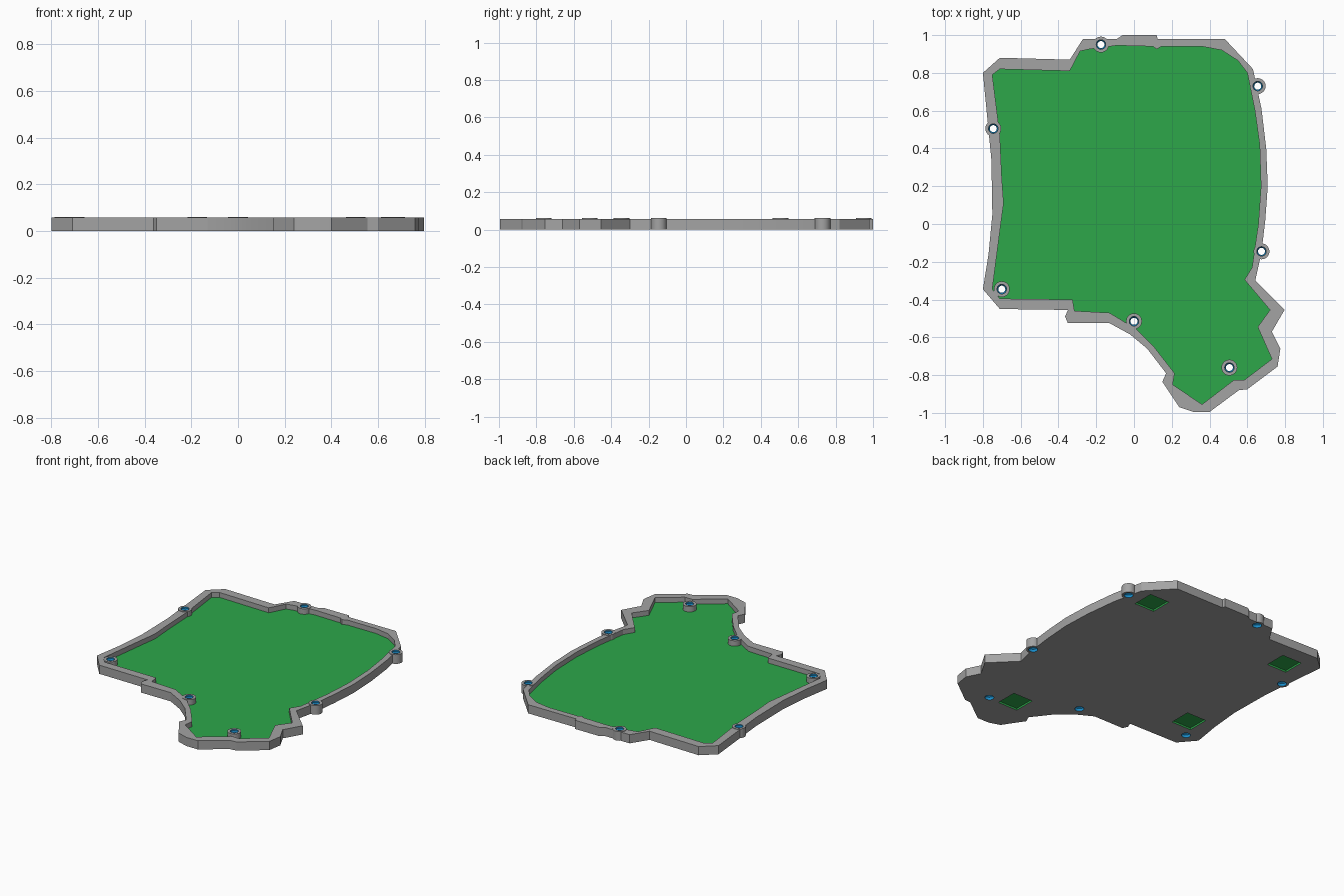
import bpy, bmesh, math

if "Cube" in bpy.data.objects:
    bpy.data.objects.remove(bpy.data.objects["Cube"])

WALL_TOP, POST_TOP, FLOOR = 0.058, 0.061, 0.025


def material(name, rgb):
    m = bpy.data.materials.new(name)
    m.diffuse_color = (*rgb, 1)
    m.use_nodes = True
    m.node_tree.nodes["Principled BSDF"].inputs["Base Color"].default_value = m.diffuse_color
    return m


MATS = [material("grey_shell", (0.37, 0.37, 0.37)),
        material("green_floor", (0.026, 0.39, 0.068)),
        material("blue_hole", (0.01, 0.27, 0.60))]
GREY, GREEN, BLUE = range(3)


def loft(name, rings, side, bottom):
    """Closed solid through stacked rings of 3D points."""
    bm = bmesh.new()
    rows = [[bm.verts.new(p) for p in ring] for ring in rings]
    bm.faces.new(rows[0][::-1]).material_index = bottom
    bm.faces.new(rows[-1]).material_index = side
    n = len(rows[0])
    for a, b in zip(rows, rows[1:]):
        for i in range(n):
            j = (i + 1) % n
            bm.faces.new((a[i], a[j], b[j], b[i])).material_index = side
    bmesh.ops.recalc_face_normals(bm, faces=bm.faces)
    me = bpy.data.meshes.new(name)
    bm.to_mesh(me)
    bm.free()
    for m in MATS:
        me.materials.append(m)
    ob = bpy.data.objects.new(name, me)
    bpy.context.collection.objects.link(ob)
    return ob


def prism(name, outline, z0, z1, side, bottom):
    return loft(name, [[(x, y, z) for x, y in outline] for z in (z0, z1)], side, bottom)


def lathe(name, x, y, profile, mat, n=24):
    ang = [2 * math.pi * i / n for i in range(n)]
    return loft(name, [[(x + r * math.cos(a), y + r * math.sin(a), z) for a in ang]
                       for r, z in profile], mat, mat)


def combine(target, tool, operation):
    """Apply a boolean and discard the tool."""
    mod = target.modifiers.new("bool", 'BOOLEAN')
    mod.operation, mod.solver, mod.object = operation, 'EXACT', tool
    bpy.context.view_layer.objects.active = target
    bpy.ops.object.modifier_apply(modifier=mod.name)
    bpy.data.objects.remove(tool)


# Outer edge of the tray, clockwise from the upper left
OUTER = [(-.80, .80), (-.71, .88), (-.34, .87), (-.27, .98), (-.09, .98), (-.06, 1.0),
         (.12, 1.0), (.125, .98), (.48, .98), (.63, .82), (.675, .61), (.70, .40),
         (.708, .20), (.695, .02), (.675, -.15), (.642, -.30), (.797, -.455),
         (.73, -.57), (.775, -.66), (.76, -.755), (.60, -.875), (.555, -.88),
         (.40, -.995), (.315, -.995), (.24, -.97), (.15, -.835), (.17, -.79),
         (.07, -.66), (-.02, -.585), (-.13, -.525), (-.35, -.525), (-.365, -.49),
         (-.35, -.455), (-.71, -.45), (-.80, -.345), (-.77, -.16), (-.75, .05),
         (-.755, .34)]
# Inner edge of the rim
INNER = [(-.75, .79), (-.71, .82), (-.34, .81), (-.285, .915), (-.24, .925), (-.09, .945),
         (.10, .94), (.12, .925), (.145, .94), (.36, .94), (.465, .92), (.55, .865),
         (.60, .80), (.64, .60), (.665, .42), (.672, .20), (.658, .0), (.625, -.23),
         (.585, -.295), (.72, -.455), (.655, -.545), (.73, -.715), (.585, -.825),
         (.53, -.825), (.36, -.955), (.205, -.85), (.215, -.79), (.11, -.655),
         (.01, -.555), (-.13, -.47), (-.315, -.46), (-.325, -.40), (-.71, -.395),
         (-.75, -.345), (-.705, .0), (-.69, .11), (-.70, .25), (-.71, .47)]
POSTS = [(-.175, .95), (.655, .73), (-.745, .505), (.675, -.145),
         (-.70, -.345), (0, -.515), (.505, -.76)]
FEET = [(.487, .75), (-.60, .70), (-.605, -.204), (.352, -.698)]

# Tray shell with a green floor inside
tray = prism("tray", OUTER, 0, WALL_TOP, GREY, GREY)
combine(tray, prism("cavity", INNER, FLOOR, 0.2, GREY, GREEN), 'DIFFERENCE')

# Round screw posts
for x, y in POSTS:
    combine(tray, lathe("post", x, y, [(.042, 0), (.042, POST_TOP)], GREY), 'UNION')

# Through holes, widened at both ends
HOLE = [(.028, -.01), (.028, .018), (.0185, .024), (.0185, .045), (.025, .052), (.025, .1)]
for x, y in POSTS:
    combine(tray, lathe("hole", x, y, HOLE, BLUE), 'DIFFERENCE')

# Square foot recesses in the underside
S = 0.0725
for x, y in FEET:
    square = [(x - S, y - S), (x + S, y - S), (x + S, y + S), (x - S, y + S)]
    combine(tray, prism("foot_recess", square, -.05, .012, GREEN, GREEN), 'DIFFERENCE')

bpy.ops.object.select_all(action='DESELECT')
tray.select_set(True)
bpy.context.view_layer.objects.active = tray
bpy.ops.object.shade_smooth_by_angle(angle=math.radians(20))
